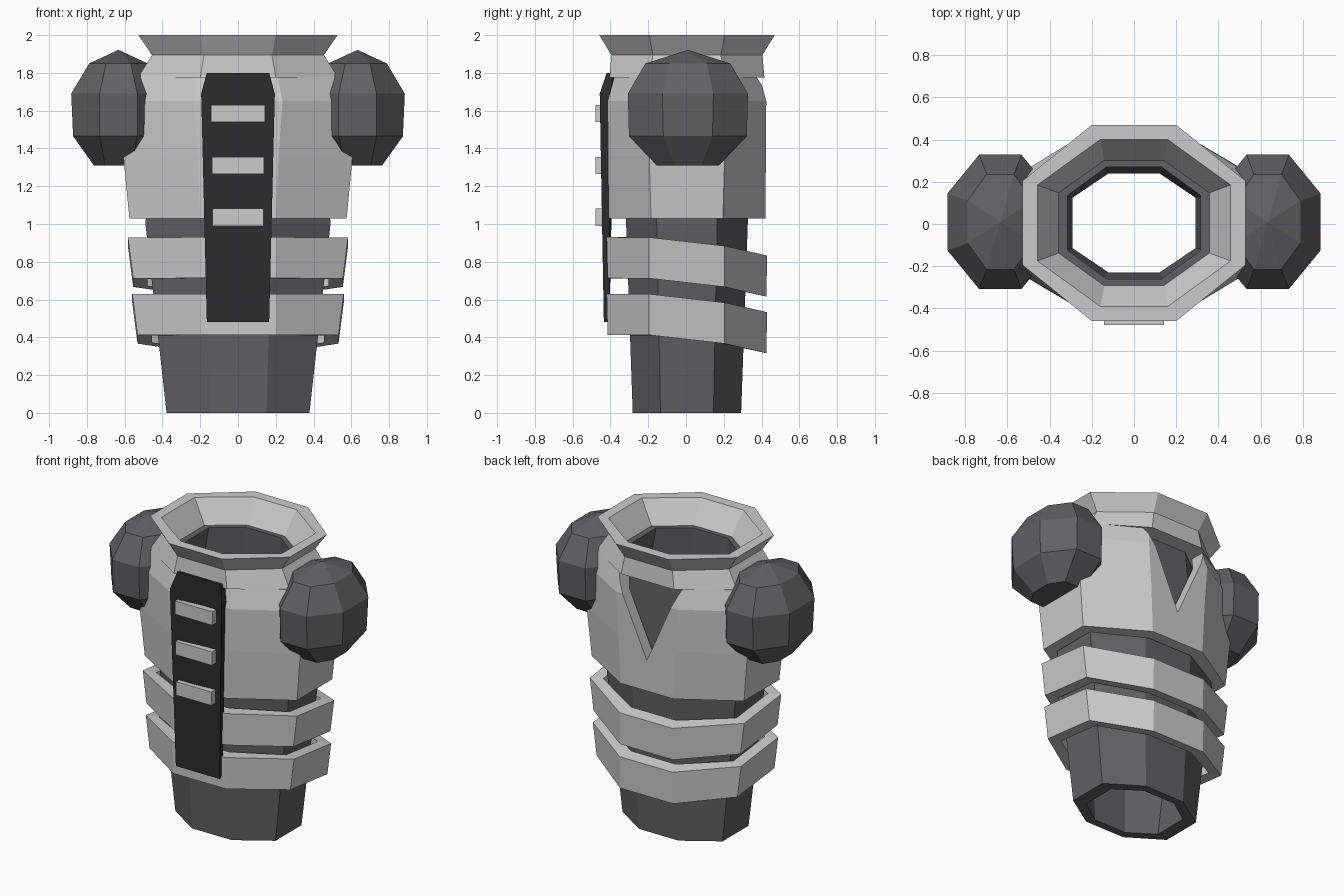
import bpy, bmesh

if "Cube" in bpy.data.objects:
    bpy.data.objects.remove(bpy.data.objects["Cube"])

def material(name, v):
    m = bpy.data.materials.new(name)
    m.diffuse_color = (v, v, v * 1.05, 1)
    m.use_nodes = True
    m.node_tree.nodes["Principled BSDF"].inputs["Base Color"].default_value = m.diffuse_color
    return m

DARK = material("dark_grey", 0.12)
BLACK = material("near_black", 0.025)

def add_object(name, bm, mat=None):
    bmesh.ops.recalc_face_normals(bm, faces=bm.faces)
    me = bpy.data.meshes.new(name)
    bm.to_mesh(me)
    bm.free()
    ob = bpy.data.objects.new(name, me)
    bpy.context.collection.objects.link(ob)
    if mat:
        me.materials.append(mat)
    return ob

def octagon(z, hx, hy, cx, cy, x0=0, y0=0.005):
    """Eight-sided ring: half extents hx, hy; half flat lengths cx, cy."""
    pts = [(cx, -hy), (hx, -cy), (hx, cy), (cx, hy),
           (-cx, hy), (-hx, cy), (-hx, -cy), (-cx, -hy)]
    return [(x0 + x, y0 + y, z) for x, y in pts]

def loft(name, rings, mat=None, wrap=True, shift=None):
    """Skin rings in order; wrap joins last to first, otherwise cap the ends."""
    bm = bmesh.new()
    vs = [[bm.verts.new(p) for p in r] for r in rings]
    n = len(rings[0])
    pairs = list(zip(vs, vs[1:])) + ([(vs[-1], vs[0])] if wrap else [])
    for a, b in pairs:
        for i in range(n):
            j = (i + 1) % n
            bm.faces.new((a[i], a[j], b[j], b[i]))
    if not wrap:
        bm.faces.new(vs[0])
        bm.faces.new(vs[-1])
    if shift:
        for v in bm.verts:
            v.co.z += shift(v.co.y)
    return add_object(name, bm, mat)

def prism(name, outline, y_front, y_back, mat=None):
    """Front-view outline of (x, z), extruded between two depth functions."""
    return loft(name, [[(x, y_front(z), z) for x, z in outline],
                       [(x, y_back(z), z) for x, z in outline]], mat, wrap=False)

# Inner tube, open at both ends
loft("inner_tube", [octagon(*r) for r in [
    (0, .378, .287, .15, .14), (1.0, .49, .322, .18, .16),
    (1.3, .47, .33, .18, .16), (1.85, .36, .30, .15, .14),
    (1.85, .315, .265, .13, .13), (1.3, .42, .27, .15, .14),
    (1.0, .43, .27, .15, .14), (0, .29, .235, .12, .12)]], DARK)

# Chest shell
chest = loft("chest_shell", [octagon(*r) for r in [
    (1.03, .575, .415, .20, .19), (1.36, .607, .418, .215, .20),
    (1.65, .565, .42, .235, .22), (1.78, .52, .385, .21, .21),
    (1.78, .44, .30, .17, .17), (1.65, .485, .34, .19, .18),
    (1.36, .525, .338, .18, .17), (1.03, .495, .335, .17, .16)]])

# V-shaped notch in the back of the chest
cutter = prism("notch_cutter", [(0, 1.24), (.25, 1.80), (-.25, 1.80)],
               lambda z: .2, lambda z: .7)
cutter.hide_render = True
cutter.hide_set(True)
cut = chest.modifiers.new("notch", 'BOOLEAN')
cut.operation = 'DIFFERENCE'
cut.solver = 'EXACT'
cut.object = cutter

# Neck ring and flared collar
loft("neck_collar", [octagon(*r) for r in [
    (1.775, .53, .41, .20, .20), (1.895, .455, .40, .18, .18),
    (2.0, .527, .464, .20, .20), (2.0, .457, .395, .16, .18),
    (1.84, .35, .29, .14, .14), (1.775, .36, .30, .14, .14)]])

# Waist bands, dipping toward the back
def dip(y):
    clamp = lambda t: max(0, min(1, t))
    return -.045 * clamp((y + .2) / .4) - .052 * clamp((y - .2) / .22)

for name, top, w in (("upper_waist_band", .93, .583), ("lower_waist_band", .63, .56)):
    loft(name, [octagon(*r) for r in [
        (top, w, .425, .20, .20), (top - .217, w - .028, .42, .20, .20),
        (top - .217, w - .105, .34, .17, .17), (top, w - .08, .345, .17, .17)]],
        shift=dip)

# Black front plate, leaning slightly, with chamfered top
prism("front_plate", [(-.165, .48), (.165, .48), (.195, 1.69), (.165, 1.80),
                      (-.165, 1.80), (-.195, 1.69)],
      lambda z: -.42 if z > 1.75 else -.435 - .018 * (z - .48),
      lambda z: -.38 if z > 1.75 else -.405, BLACK)

# Three bars on the plate
for i in range(3):
    z, w = 1.585 - .275 * i, .142 - .004 * i
    prism(f"plate_bar_{i + 1}", [(-w, z - .046), (w, z - .046), (w, z + .046), (-w, z + .046)],
          lambda z: -.478, lambda z: -.435)

# Faceted shoulder joints
for side, s in (("left", -1), ("right", 1)):
    c = s * .633
    loft(f"{side}_shoulder_joint", [octagon(*r, x0=c, y0=.01) for r in [
        (1.31, .13, .165, .07, .07), (1.465, .24, .312, .10, .13),
        (1.69, .25, .318, .10, .135), (1.85, .155, .225, .065, .10),
        (1.92, .004, .004, .002, .002)]], DARK, wrap=False)
